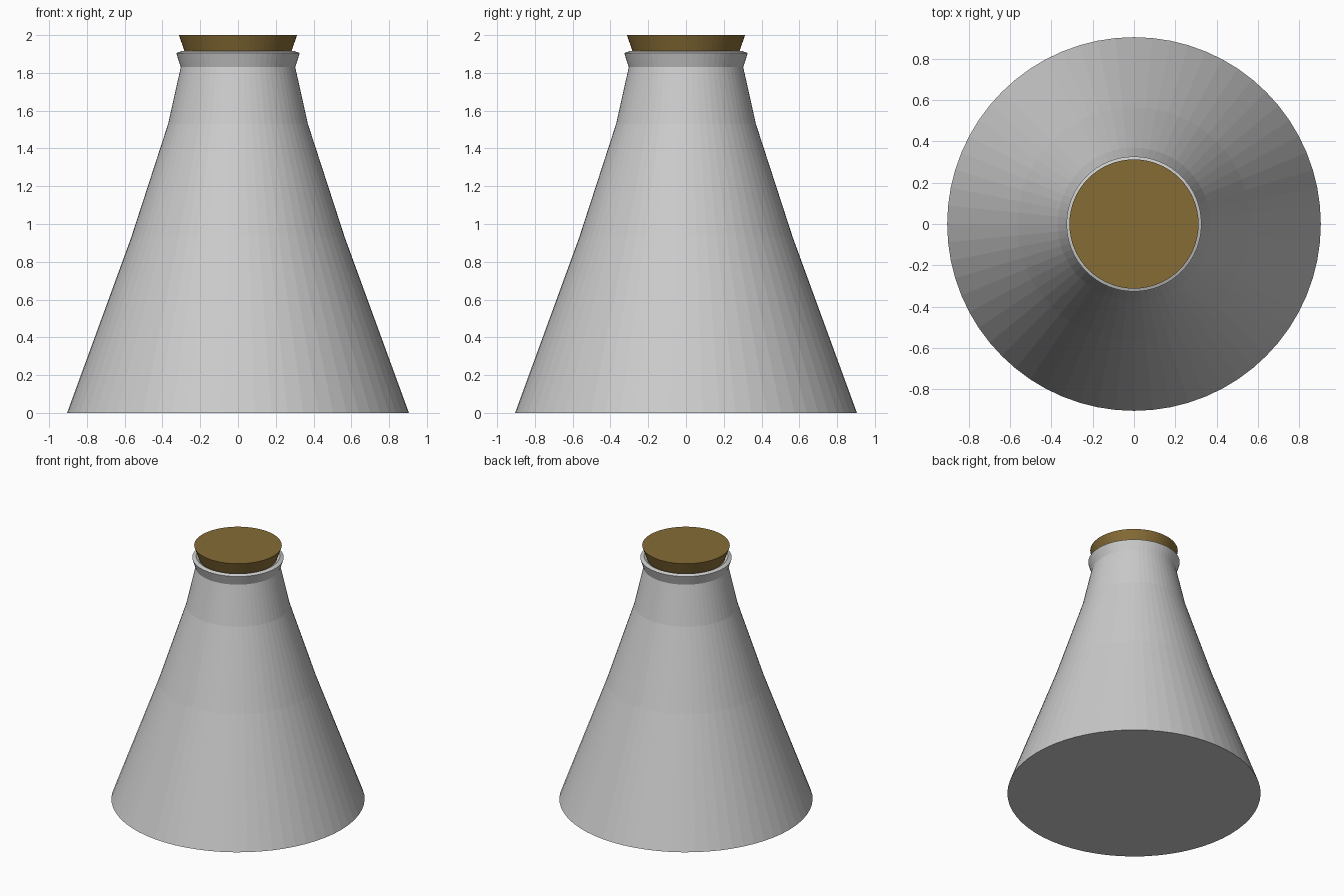
import bpy, bmesh
from math import cos, sin, pi

if "Cube" in bpy.data.objects:
    bpy.data.objects.remove(bpy.data.objects["Cube"])

SEGMENTS = 64


def lathe(name, profile):
    """Revolve an (radius, z) profile around z and cap both ends."""
    bm = bmesh.new()
    rings = []
    for r, z in profile:
        rings.append([bm.verts.new((r * cos(2 * pi * i / SEGMENTS),
                                    r * sin(2 * pi * i / SEGMENTS), z))
                      for i in range(SEGMENTS)])
    for a, b in zip(rings, rings[1:]):
        for i in range(SEGMENTS):
            j = (i + 1) % SEGMENTS
            bm.faces.new((a[i], a[j], b[j], b[i]))
    bm.faces.new(rings[0][::-1])
    bm.faces.new(rings[-1])
    bmesh.ops.recalc_face_normals(bm, faces=bm.faces)
    mesh = bpy.data.meshes.new(name)
    bm.to_mesh(mesh)
    bm.free()
    obj = bpy.data.objects.new(name, mesh)
    bpy.context.collection.objects.link(obj)
    return obj


# Conical flask: body, neck, flared lip and the mouth recess for the stopper
lathe("flask", [(0.905, 0), (0.565, 0.93), (0.37, 1.53), (0.303, 1.83),
                (0.327, 1.905), (0.30, 1.915), (0.275, 1.90), (0.235, 1.76)])

# Tapered cork stopper
cork = lathe("stopper", [(0.225, 1.77), (0.283, 1.915), (0.313, 2.0)])
mat = bpy.data.materials.new("cork")
mat.diffuse_color = (0.24, 0.15, 0.037, 1)
mat.use_nodes = True
mat.node_tree.nodes["Principled BSDF"].inputs["Base Color"].default_value = mat.diffuse_color
cork.data.materials.append(mat)
